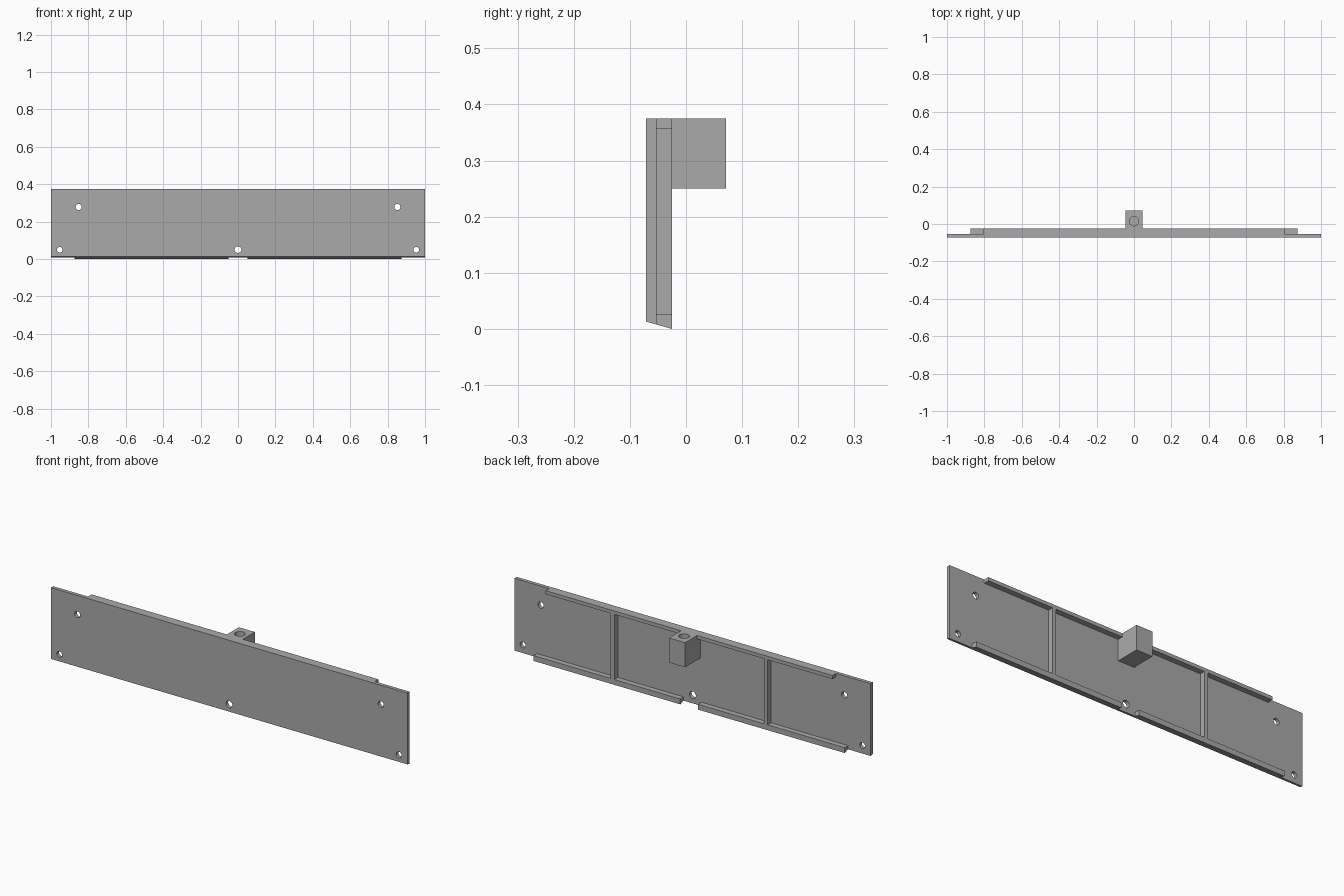
import bpy
import bmesh
from mathutils import Matrix, Vector

cube = bpy.data.objects.get("Cube")
if cube:
    bpy.data.objects.remove(cube, do_unlink=True)

grey = bpy.data.materials.new("plain grey")
grey.use_nodes = True
GREY = (0.4, 0.4, 0.4, 1)
grey.diffuse_color = GREY
grey.node_tree.nodes["Principled BSDF"].inputs["Base Color"].default_value = GREY

FRONT, INNER, REAR, BACK = -0.071, -0.053, -0.025, 0.071
TOP = 0.375


def slant(y):
    """Height of the sloping underside at depth y."""
    return 0.013 * (REAR - y) / (REAR - FRONT)


def finish(name, bm):
    bmesh.ops.recalc_face_normals(bm, faces=bm.faces)
    mesh = bpy.data.meshes.new(name)
    bm.to_mesh(mesh)
    bm.free()
    mesh.materials.append(grey)
    obj = bpy.data.objects.new(name, mesh)
    bpy.context.collection.objects.link(obj)
    return obj


def bar(name, x0, x1, profile):
    """Extrude a (y, z) profile along x."""
    bm = bmesh.new()
    face = bm.faces.new([bm.verts.new((x0, y, z)) for y, z in profile])
    made = bmesh.ops.extrude_face_region(bm, geom=[face])["geom"]
    verts = [g for g in made if isinstance(g, bmesh.types.BMVert)]
    bmesh.ops.translate(bm, verts=verts, vec=Vector((x1 - x0, 0, 0)))
    return finish(name, bm)


def box(name, x0, x1, y0, y1, z0, z1):
    return bar(name, x0, x1, [(y0, z0), (y1, z0), (y1, z1), (y0, z1)])


def drill(obj, centre, radius, depth, axis):
    """Cut a round hole with a temporary cylinder."""
    bm = bmesh.new()
    turn = Matrix.Rotation(1.570796, 4, "X") if axis == "Y" else Matrix()
    bmesh.ops.create_cone(bm, cap_ends=True, segments=32, radius1=radius,
                          radius2=radius, depth=depth,
                          matrix=Matrix.Translation(centre) @ turn)
    cutter = finish("hole_cutter", bm)
    cutter.hide_render = True
    mod = obj.modifiers.new("hole", "BOOLEAN")
    mod.operation = "DIFFERENCE"
    mod.solver = "EXACT"
    mod.object = cutter
    bpy.context.view_layer.objects.active = obj
    bpy.ops.object.modifier_apply(modifier=mod.name)
    bpy.data.objects.remove(cutter, do_unlink=True)


# Main plate with a sloping lower edge and five through holes
plate = bar("front_plate", -1, 1, [(FRONT, slant(FRONT)), (INNER, slant(INNER)),
                                   (INNER, TOP), (FRONT, TOP)])
holes = [(0, 0.05, 0.018)]
for side in (-1, 1):
    holes += [(side * 0.852, 0.278, 0.016), (side * 0.953, 0.049, 0.015)]
for x, z, radius in holes:
    drill(plate, (x, (FRONT + INNER) / 2, z), radius, 0.1, "Y")

# Rail along the top of the back
box("top_rail", -0.805, 0.805, INNER, REAR, TOP - 0.018, TOP)

# Lower rails and upright ribs, one pair per side
for side, label in ((1, "left"), (-1, "right")):
    bar(label + "_bottom_rail", side * 0.05, side * 0.873,
        [(INNER, slant(INNER)), (REAR, 0), (REAR, 0.027), (INNER, 0.027)])
    box(label + "_rib", side * 0.42, side * 0.44, INNER, REAR, 0.027, TOP - 0.018)

# Mounting block with a blind hole from above
block = box("mounting_block", -0.045, 0.045, INNER, BACK, 0.25, TOP)
drill(block, (0, 0.015, TOP), 0.025, 0.2, "Z")
